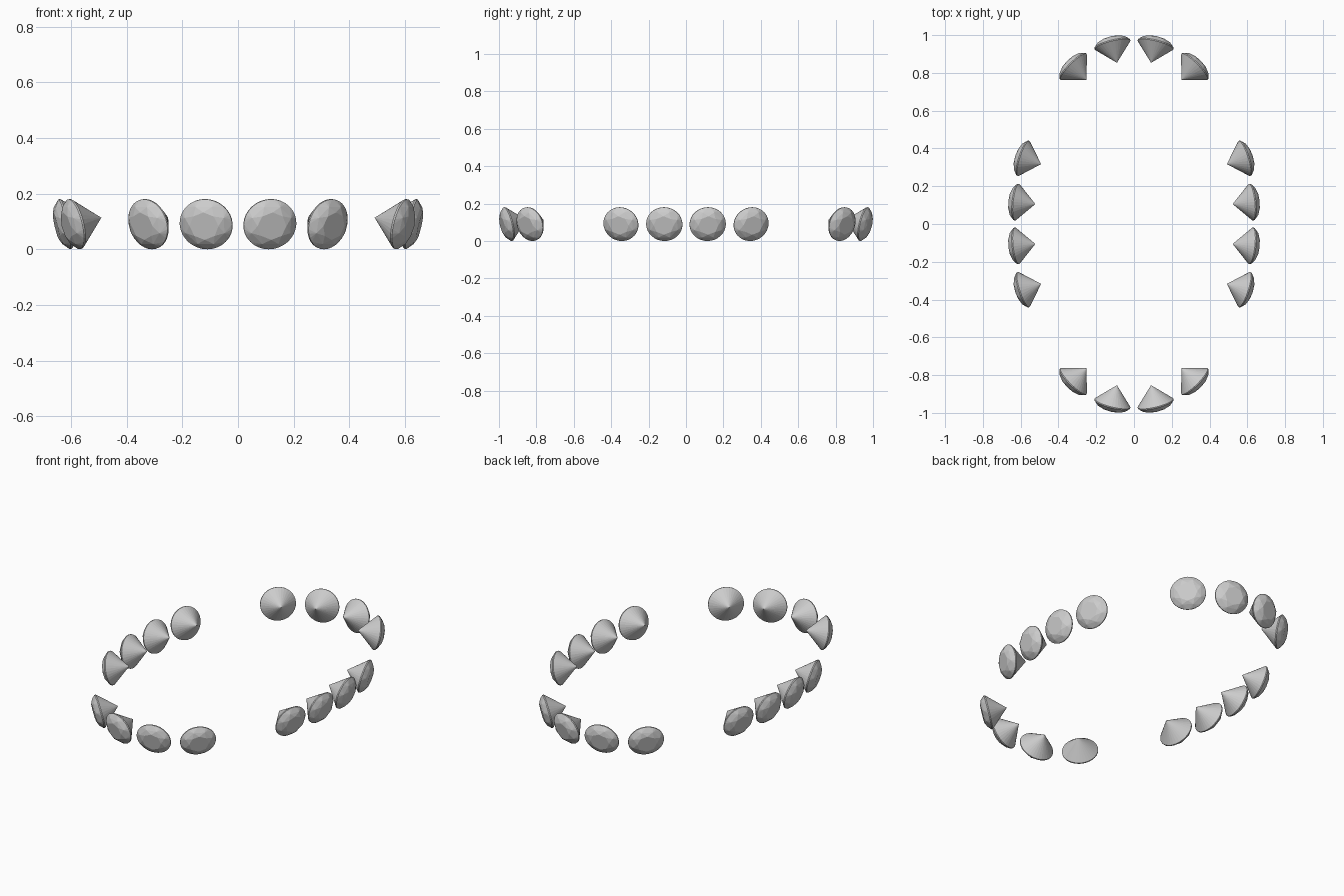
import bpy, bmesh
from math import sin, cos, pi, radians
from mathutils import Matrix, Vector

if "Cube" in bpy.data.objects:
    bpy.data.objects.remove(bpy.data.objects["Cube"])

R = 0.0975          # girdle radius
TILT = 13           # stones lean outward at the top


def ring(bm, n, r, z, phase=0.0):
    for i in range(n):
        a = 2 * pi * (i + phase) / n
        bm.verts.new((r * cos(a), r * sin(a), z))


def gem_mesh():
    """Brilliant-cut stone along +z: table, crown, girdle and pointed pavilion."""
    bm = bmesh.new()
    ring(bm, 8, R * 0.55, 0.033)            # table
    ring(bm, 8, R * 0.80, 0.0225, 0.5)      # crown break points
    ring(bm, 32, R, 0.003)                  # girdle
    ring(bm, 32, R, -0.003)
    bm.verts.new((0, 0, -0.103))            # culet
    bmesh.ops.convex_hull(bm, input=bm.verts[:])
    bmesh.ops.dissolve_limit(bm, angle_limit=radians(1), verts=bm.verts[:], edges=bm.edges[:])
    bmesh.ops.recalc_face_normals(bm, faces=bm.faces[:])
    me = bpy.data.meshes.new("gemstone")
    bm.to_mesh(me)
    bm.free()
    return me


gem = gem_mesh()


def place(name, x, y, heading):
    """Point the stone outward (heading in degrees from +x) and slightly down."""
    h, t = radians(heading), radians(TILT)
    axis = Vector((cos(h) * cos(t), sin(h) * cos(t), -sin(t)))
    side = Vector((-sin(h), cos(h), 0))
    up = axis.cross(side)
    rot = Matrix((side, -up, axis)).transposed()
    if rot.determinant() < 0:
        rot = Matrix((side, up, axis)).transposed()
    ob = bpy.data.objects.new(name, gem)
    ob.matrix_world = (Matrix.Translation((x, y, 0.0905)) @ rot.to_4x4()
                       @ Matrix.Diagonal((1, 0.945, 1, 1)))
    bpy.context.collection.objects.link(ob)


# One quadrant of the oval, mirrored to all four
quadrant = [("end_gem", 0.1145, 0.951, 76), ("corner_gem", 0.322, 0.834, 45),
            ("side_gem", 0.587, 0.348, 18), ("middle_gem", 0.622, 0.116, 6)]
for name, x, y, a in quadrant:
    for sx, sn in ((1, "right"), (-1, "left")):
        for sy, fn in ((1, "back"), (-1, "front")):
            h = a if sx > 0 else 180 - a
            place(f"{name}_{fn}_{sn}", sx * x, sy * y, sy * h)
